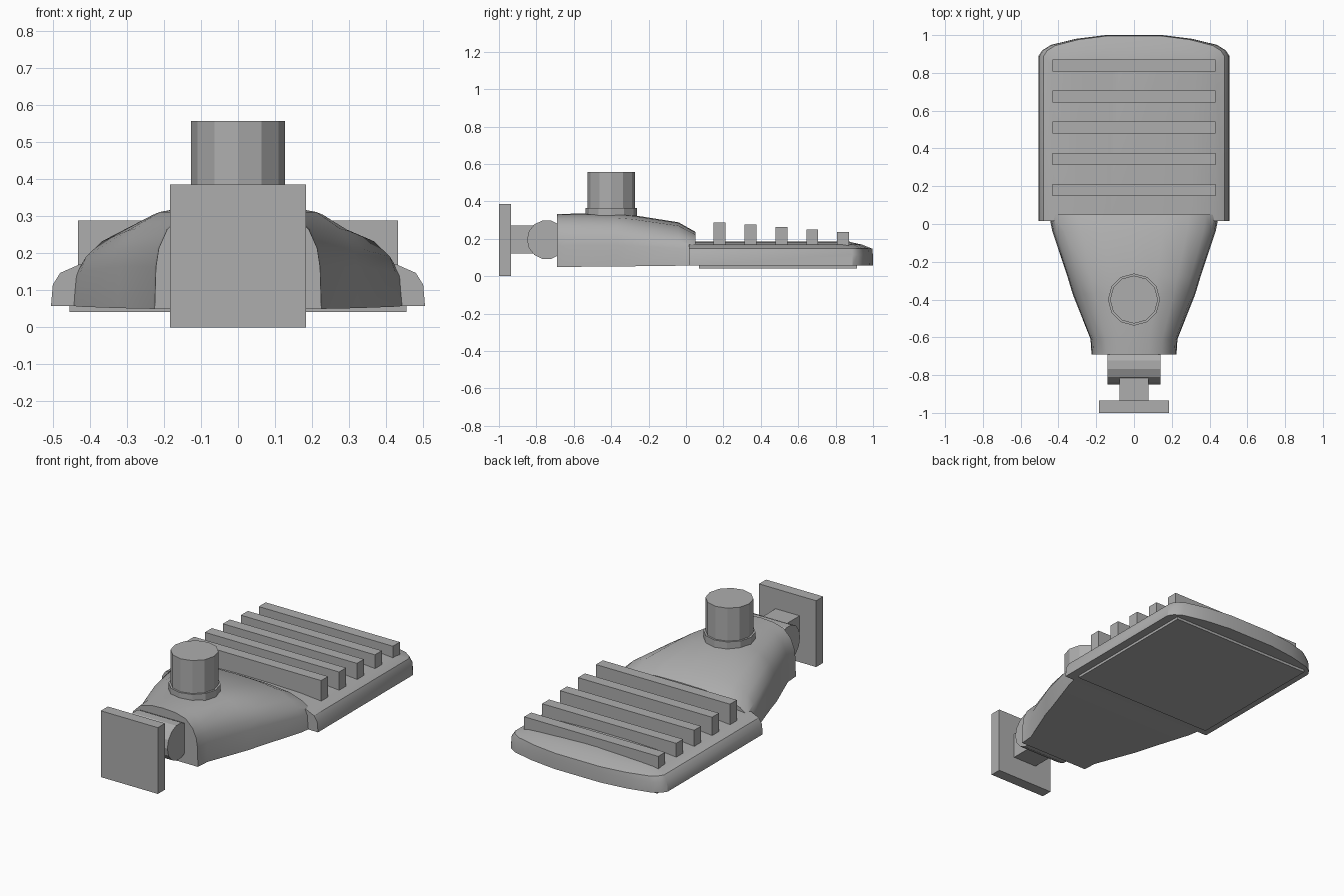
import bpy, bmesh, math
from mathutils import Matrix

if "Cube" in bpy.data.objects:
    bpy.data.objects.remove(bpy.data.objects["Cube"])

grey = bpy.data.materials.new("metal grey")
grey.diffuse_color = (0.42, 0.42, 0.42, 1)
grey.use_nodes = True
grey.node_tree.nodes["Principled BSDF"].inputs["Base Color"].default_value = grey.diffuse_color


def finish(name, bm, smooth=None):
    bmesh.ops.recalc_face_normals(bm, faces=bm.faces)
    me = bpy.data.meshes.new(name)
    bm.to_mesh(me)
    bm.free()
    me.materials.append(grey)
    ob = bpy.data.objects.new(name, me)
    bpy.context.collection.objects.link(ob)
    if smooth:
        me.shade_smooth()
        me.set_sharp_from_angle(angle=math.radians(smooth))
    return ob


def box(name, x, y0, y1, z0, z1):
    bm = bmesh.new()
    m = Matrix.Translation((0, (y0 + y1) / 2, (z0 + z1) / 2)) @ Matrix.Diagonal((2 * x, y1 - y0, z1 - z0, 1))
    bmesh.ops.create_cube(bm, size=1, matrix=m)
    return finish(name, bm)


def cylinder(name, r, depth, centre, sides=12, along_x=False):
    bm = bmesh.new()
    m = Matrix.Translation(centre)
    if along_x:
        m = m @ Matrix.Rotation(math.pi / 2, 4, 'Y')
    bmesh.ops.create_cone(bm, cap_ends=True, segments=sides, radius1=r, radius2=r, depth=depth, matrix=m)
    return finish(name, bm, 25)


def loft(name, rings, smooth):
    # Skin closed rings of equal length and cap both ends
    bm = bmesh.new()
    vs = [[bm.verts.new(p) for p in ring] for ring in rings]
    n = len(vs[0])
    for a, b in zip(vs, vs[1:]):
        for i in range(n):
            j = (i + 1) % n
            bm.faces.new((a[i], a[j], b[j], b[i]))
    bm.faces.new(vs[0])
    bm.faces.new(vs[-1])
    return finish(name, bm, smooth)


# Tapered driver housing: one arch section scaled along y
arch = [(1, 0), (0.985, 0.4), (0.95, 0.58), (0.85, 0.76), (0.65, 0.92), (0.35, 0.985)]
arch = arch + [(0, 1)] + [(-u, v) for u, v in reversed(arch)]
stations = [  # y, half width, bottom, top
    (-0.69, 0.225, 0.05, 0.332), (-0.61, 0.230, 0.05, 0.334), (-0.37, 0.325, 0.052, 0.334),
    (-0.28, 0.352, 0.053, 0.326), (-0.04, 0.432, 0.056, 0.288), (0.05, 0.45, 0.059, 0.237)]
loft("driver_housing",
     [[(u * w, y, b + v * (t - b)) for u, v in arch] for y, w, b, t in stations], 30)

# Lamp head: rounded outline stacked upwards with growing inset
side = [(0.505, 0.015), (0.505, 0.89), (0.485, 0.92), (0.44, 0.948), (0.31, 0.98), (0.15, 1.0)]
outline = side + [(-x, y) for x, y in reversed(side)]
levels = [  # z, inset x, inset y
    (0.057, 0, 0), (0.115, 0.005, 0.001), (0.147, 0.025, 0.004),
    (0.169, 0.075, 0.06), (0.18, 0.2, 0.11), (0.186, 0.38, 0.13)]
loft("lamp_head",
     [[(x * (0.505 - dx) / 0.505, 0.015 + (y - 0.015) * (0.985 - dy) / 0.985, z)
       for x, y in outline] for z, dx, dy in levels], 30)

# Lens plate beneath the head
box("lens_plate", 0.455, 0.07, 0.915, 0.042, 0.07)

# Cooling fins, shrinking towards the tip
for i, top in enumerate((0.288, 0.275, 0.262, 0.249, 0.236)):
    y = 0.18 + 0.165 * i
    box(f"cooling_fin_{i + 1}", 0.432, y - 0.032, y + 0.032, 0.16, top)

# Light sensor on its collar
cylinder("sensor_collar", 0.138, 0.065, (0, -0.4, 0.3325))
cylinder("light_sensor", 0.127, 0.237, (0, -0.4, 0.4385))

# Pivot, arm and wall plate
cylinder("pivot_knuckle", 0.105, 0.28, (0, -0.745, 0.195), 14, True)
box("mounting_arm", 0.077, -0.94, -0.75, 0.122, 0.27)
box("wall_plate", 0.184, -1.0, -0.935, 0.0, 0.386)
